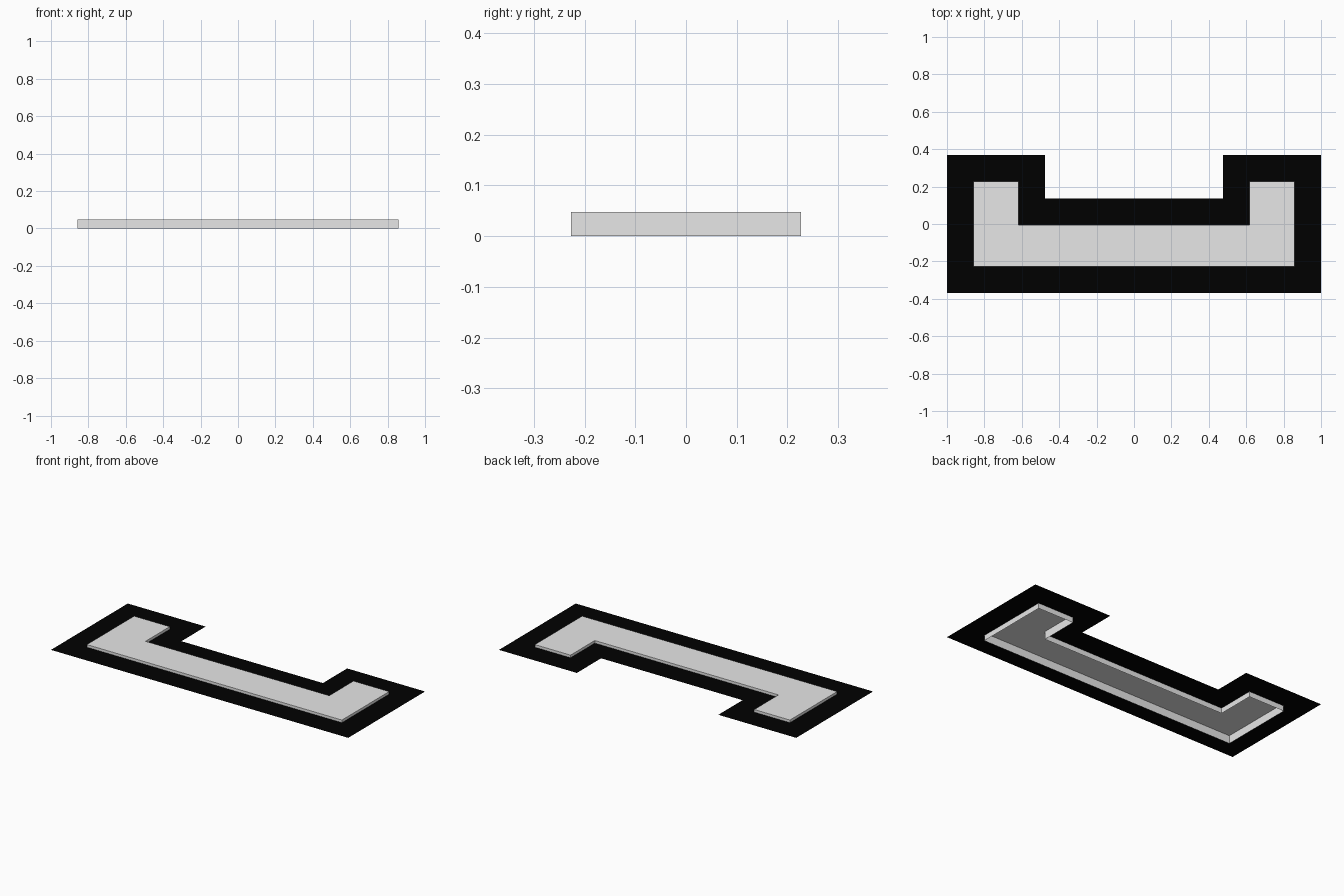
import bpy
import bmesh

cube = bpy.data.objects.get("Cube")
if cube:
    bpy.data.objects.remove(cube, do_unlink=True)

HALF_X, HALF_Y = 1.0, 0.369      # outer size of the border
ARM_X, NOTCH_Y = 0.476, 0.136    # inner side of the arms, floor of the notch
BORDER, HEIGHT = 0.142, 0.048
SHEET_Z = 0.032                  # level of the border sheet on the slab walls


def make_material(name, rgb):
    mat = bpy.data.materials.new(name)
    mat.use_nodes = True
    color = (*rgb, 1.0)
    mat.diffuse_color = color
    mat.node_tree.nodes["Principled BSDF"].inputs["Base Color"].default_value = color
    return mat


def outline(bm, inset, z):
    """Counter-clockwise U-shaped loop, moved inwards by inset."""
    x, y = HALF_X - inset, HALF_Y - inset
    ax, ny = ARM_X + inset, NOTCH_Y - inset
    right = [(x, -y), (x, y), (ax, y), (ax, ny)]
    left = [(-px, py) for px, py in reversed(right)]
    return [bm.verts.new((px, py, z)) for px, py in right + left]


def bridge(bm, a, b):
    """Join two matching loops with one quad per side."""
    for i in range(len(a)):
        j = (i + 1) % len(a)
        bm.faces.new((a[i], a[j], b[j], b[i]))


def finish(bm, name, mat):
    mesh = bpy.data.meshes.new(name)
    bm.to_mesh(mesh)
    bm.free()
    mesh.materials.append(mat)
    obj = bpy.data.objects.new(name, mesh)
    bpy.context.collection.objects.link(obj)


black = make_material("black", (0.0, 0.0, 0.0))
light_grey = make_material("light grey", (0.8, 0.8, 0.8))

# Flat border sheet around the slab, partway up its walls
bm = bmesh.new()
bridge(bm, outline(bm, 0, SHEET_Z), outline(bm, BORDER, SHEET_Z))
finish(bm, "flat_border", black)

# Raised slab: walls and top, open underneath
bm = bmesh.new()
foot = outline(bm, BORDER, 0)
rim = outline(bm, BORDER, HEIGHT)
bridge(bm, foot, rim)
bm.faces.new(rim)
finish(bm, "raised_slab", light_grey)
